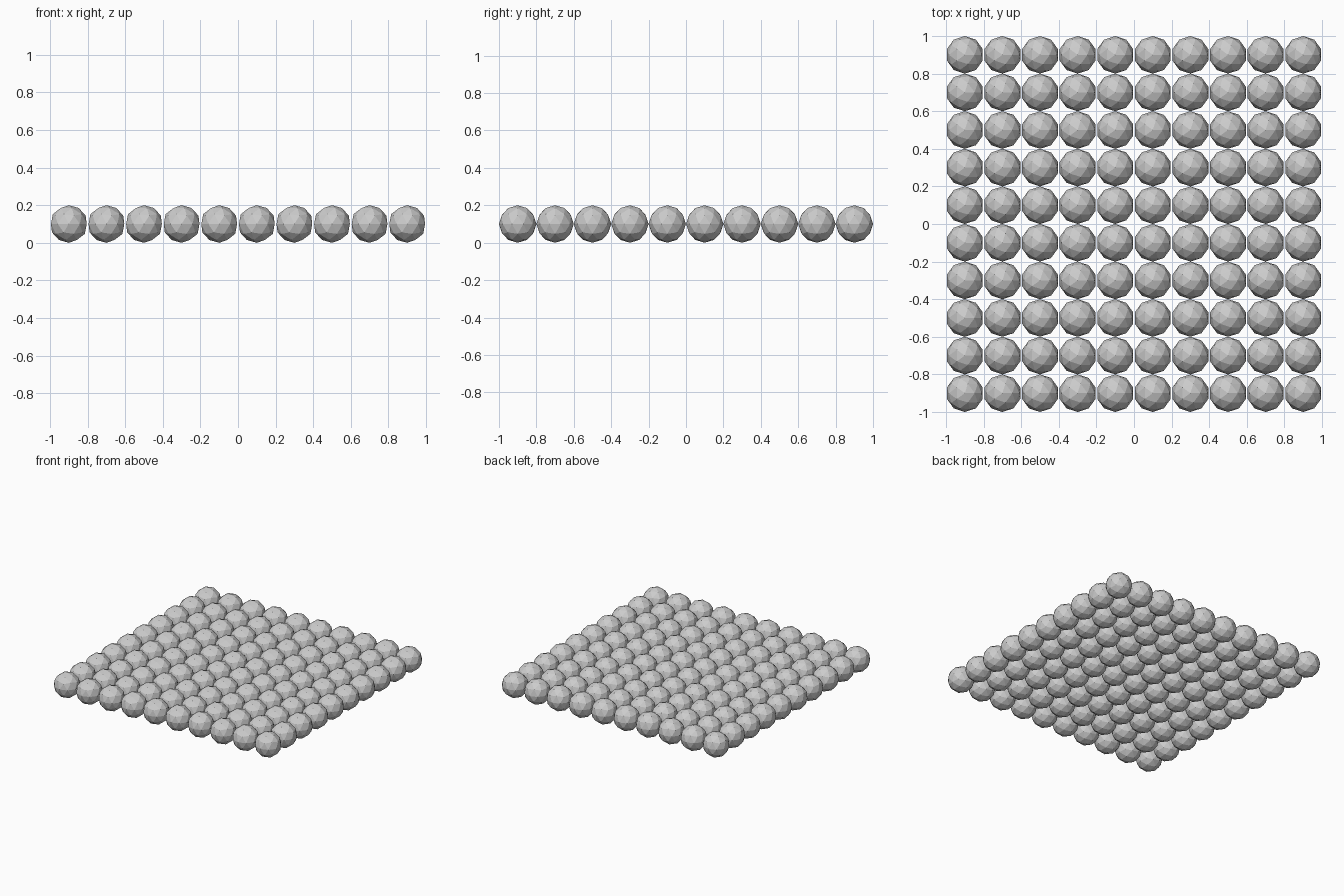
import bpy
import bmesh

cube = bpy.data.objects.get("Cube")
if cube:
    bpy.data.objects.remove(cube, do_unlink=True)

COUNT = 10
RADIUS = 0.1

# Plain grey material
grey = bpy.data.materials.new("plain_grey")
grey.use_nodes = True
colour = (0.6, 0.6, 0.6, 1)
grey.diffuse_color = colour
grey.node_tree.nodes["Principled BSDF"].inputs["Base Color"].default_value = colour

# One faceted ball mesh, shared by the whole grid
mesh = bpy.data.meshes.new("faceted_ball")
bm = bmesh.new()
bmesh.ops.create_icosphere(bm, subdivisions=2, radius=RADIUS)
bm.to_mesh(mesh)
bm.free()
mesh.materials.append(grey)

# Square grid of balls, touching along y
for row in range(COUNT):
    for column in range(COUNT):
        ball = bpy.data.objects.new(f"ball_row{row + 1}_column{column + 1}", mesh)
        offset = (COUNT - 1) / 2
        ball.location = ((column - offset) * 2 * RADIUS,
                         (row - offset) * 2 * RADIUS, RADIUS)
        bpy.context.collection.objects.link(ball)
